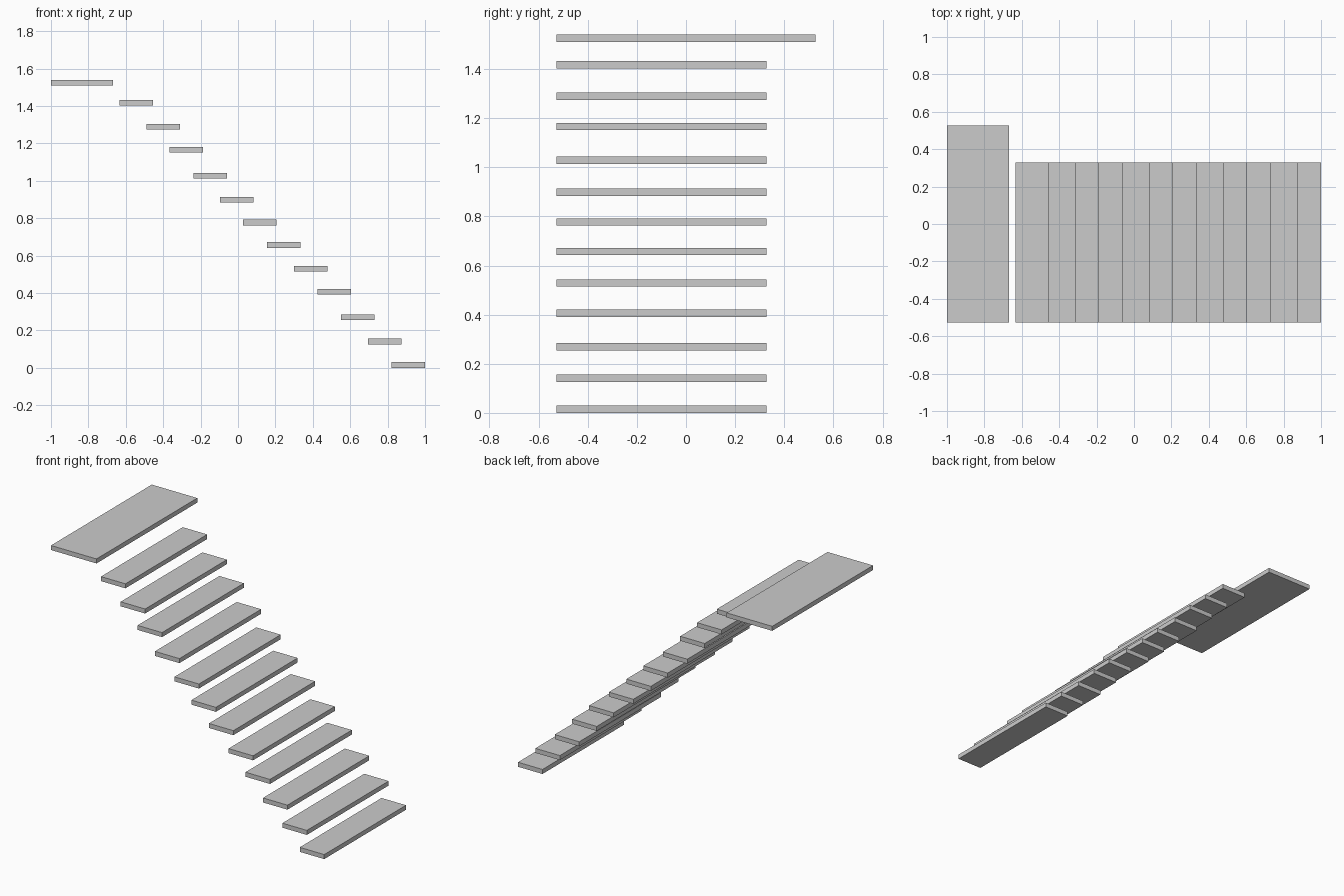
import bpy

if "Cube" in bpy.data.objects:
    bpy.data.objects.remove(bpy.data.objects["Cube"])

THICK = 0.03
Y_FRONT, Y_BACK, Y_LANDING = -0.527, 0.328, 0.527
TREAD_DEPTH = 0.179


def slab(name, x0, x1, y0, y1, z0):
    """Flat box given by its extents and underside height."""
    bpy.ops.mesh.primitive_cube_add(
        size=1, location=((x0 + x1) / 2, (y0 + y1) / 2, z0 + THICK / 2))
    ob = bpy.context.object
    ob.name = name
    ob.scale = (x1 - x0, y1 - y0, THICK)
    bpy.ops.object.transform_apply(location=False, rotation=False, scale=True)


# Treads, bottom to top: (right edge x, underside z)
treads = [(1.0, 0.0), (0.873, 0.126), (0.731, 0.255), (0.603, 0.391),
          (0.479, 0.514), (0.335, 0.642), (0.207, 0.762), (0.083, 0.883),
          (-0.060, 1.013), (-0.187, 1.151), (-0.311, 1.274), (-0.455, 1.402)]
for i, (x, z) in enumerate(treads, 1):
    slab(f"tread_{i:02d}", x - TREAD_DEPTH, x, Y_FRONT, Y_BACK, z)

# Wider landing at the top
slab("landing", -1.0, -0.667, Y_FRONT, Y_LANDING, 1.51)
